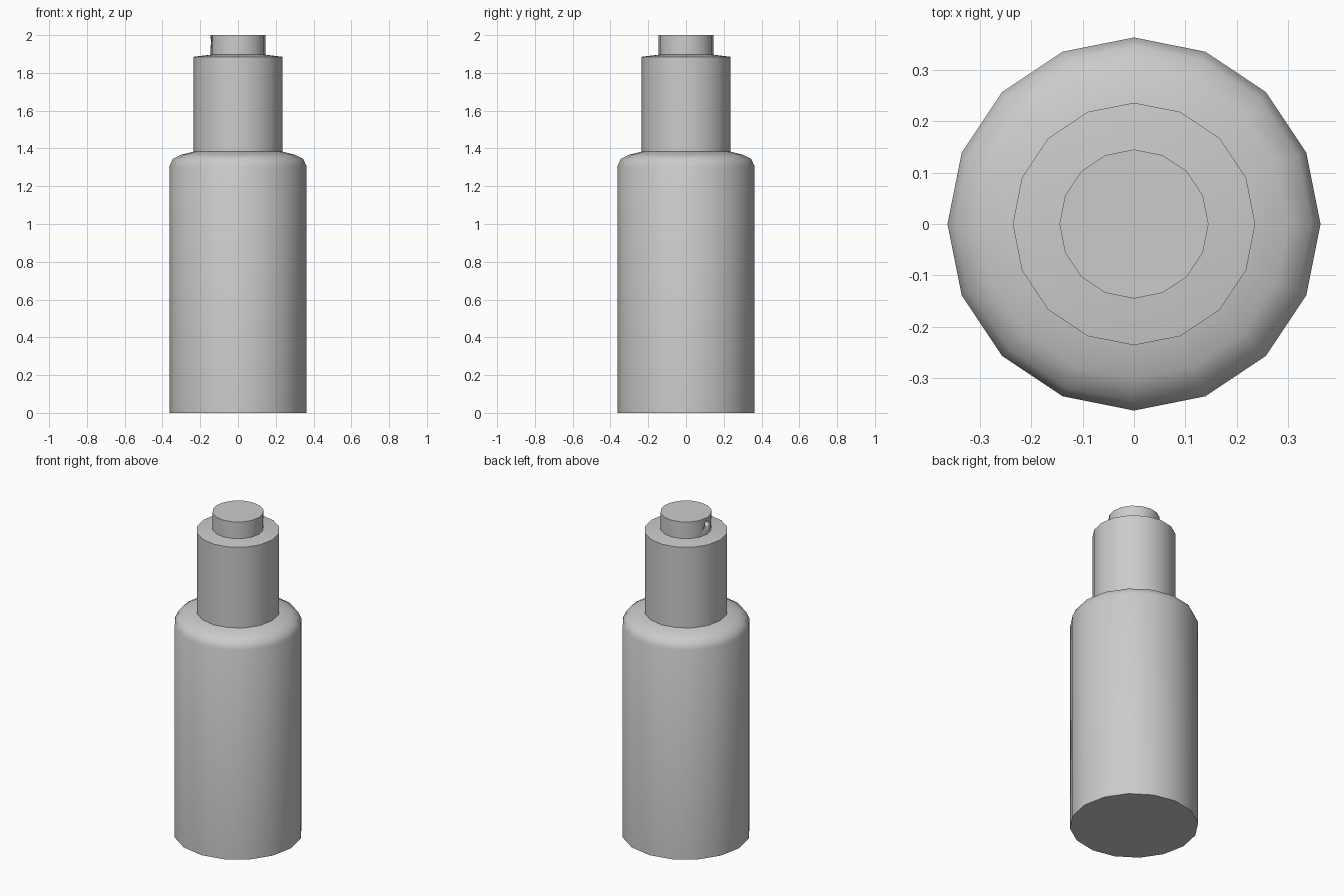
import bpy, bmesh, math
from mathutils import Matrix

if "Cube" in bpy.data.objects:
    bpy.data.objects.remove(bpy.data.objects["Cube"])

SIDES = 16


def finish(name, bm, angle=50):
    bmesh.ops.recalc_face_normals(bm, faces=bm.faces)
    mesh = bpy.data.meshes.new(name)
    bm.to_mesh(mesh)
    bm.free()
    ob = bpy.data.objects.new(name, mesh)
    bpy.context.collection.objects.link(ob)
    bpy.ops.object.select_all(action='DESELECT')
    ob.select_set(True)
    bpy.context.view_layer.objects.active = ob
    bpy.ops.object.shade_smooth_by_angle(angle=math.radians(angle))
    return ob


def lathe(name, profile):
    """Closed solid from (radius, height) points, bottom to top."""
    bm = bmesh.new()
    rings = []
    for r, z in profile:
        rings.append([bm.verts.new((r * math.cos(a), r * math.sin(a), z))
                      for a in (2 * math.pi * i / SIDES for i in range(SIDES))])
    for lo, hi in zip(rings, rings[1:]):
        for i in range(SIDES):
            j = (i + 1) % SIDES
            bm.faces.new((lo[i], lo[j], hi[j], hi[i]))
    bm.faces.new(rings[0][::-1])
    bm.faces.new(rings[-1])
    return finish(name, bm)


# Bottle body with rounded shoulder
lathe("bottle_body", [(0.363, 0), (0.363, 1.305), (0.345, 1.345),
                      (0.30, 1.367), (0.22, 1.387)])

# Collar with slightly raised top
lathe("collar", [(0.236, 1.383), (0.236, 1.885), (0.14, 1.897)])

# Spray button
button = lathe("spray_button", [(0.145, 1.89), (0.145, 2.0)])

# Nozzle recess on the left side of the button
bm = bmesh.new()
bmesh.ops.create_cone(bm, cap_ends=True, segments=8, radius1=0.018,
                      radius2=0.018, depth=0.06,
                      matrix=Matrix.Translation((-0.15, 0, 1.962))
                      @ Matrix.Rotation(math.pi / 2, 4, 'Y'))
cutter = finish("nozzle_cutter", bm)
cutter.hide_render = True
cutter.display_type = 'WIRE'
cut = button.modifiers.new("nozzle_recess", 'BOOLEAN')
cut.operation = 'DIFFERENCE'
cut.solver = 'EXACT'
cut.object = cutter
